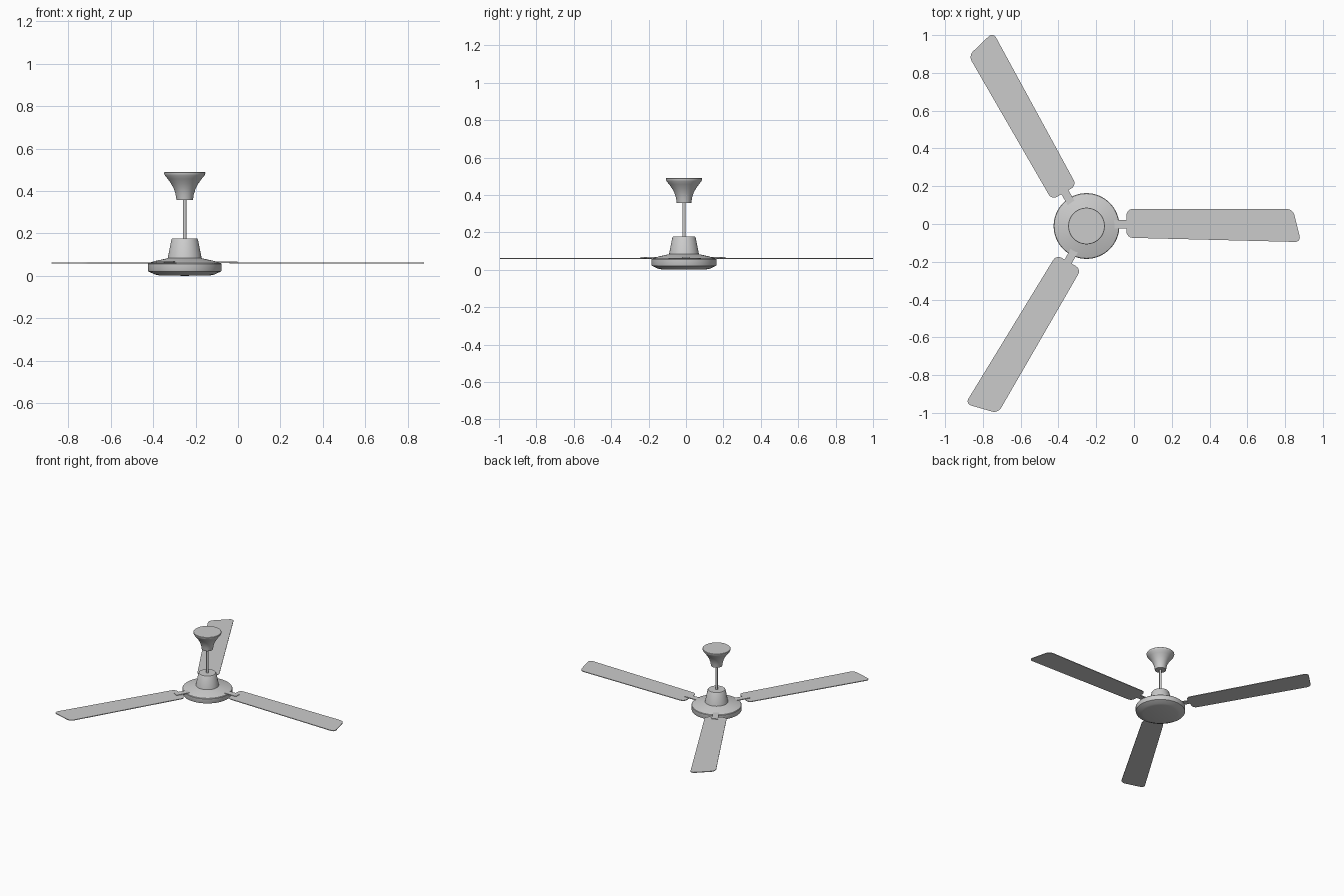
import bpy, bmesh, math
from mathutils import Matrix

if "Cube" in bpy.data.objects:
    bpy.data.objects.remove(bpy.data.objects["Cube"])

CX, CY = -0.2515, -0.0106   # fan axis
BLADES = 3


def finish(name, bm, smooth=True):
    bmesh.ops.recalc_face_normals(bm, faces=bm.faces)
    me = bpy.data.meshes.new(name)
    bm.to_mesh(me)
    bm.free()
    ob = bpy.data.objects.new(name, me)
    bpy.context.collection.objects.link(ob)
    if smooth:
        bpy.ops.object.select_all(action='DESELECT')
        ob.select_set(True)
        bpy.context.view_layer.objects.active = ob
        bpy.ops.object.shade_smooth_by_angle(angle=math.radians(30))
    return ob


def lathe(name, profile, steps=64):
    """Closed turned part; profile is (radius, z) starting and ending on the axis."""
    bm = bmesh.new()
    vs = [bm.verts.new((r, 0, z)) for r, z in profile]
    es = [bm.edges.new(p) for p in zip(vs, vs[1:])]
    bmesh.ops.spin(bm, geom=vs + es, cent=(0, 0, 0), axis=(0, 0, 1),
                   angle=math.tau, steps=steps)
    bmesh.ops.remove_doubles(bm, verts=bm.verts, dist=1e-5)
    bmesh.ops.translate(bm, verts=bm.verts, vec=(CX, CY, 0))
    return finish(name, bm)


def plate(name, outline, z, thick, angle, corner=0.0):
    """Flat plate with rounded corners, turned about the fan axis."""
    bm = bmesh.new()
    bm.faces.new([bm.verts.new((x, y, z)) for x, y in outline])
    if corner:
        bmesh.ops.bevel(bm, geom=list(bm.verts), offset=corner, segments=6,
                        profile=0.5, affect='VERTICES')
    top = bmesh.ops.extrude_face_region(bm, geom=list(bm.faces))
    bmesh.ops.translate(bm, vec=(0, 0, thick),
                        verts=[v for v in top['geom'] if isinstance(v, bmesh.types.BMVert)])
    bm.transform(Matrix.Translation((CX, CY, 0)) @ Matrix.Rotation(angle, 4, 'Z'))
    return finish(name, bm)


# Turned parts
lathe("motor_housing", [(0, 0), (0.12, 0.002), (0.14, 0.006), (0.172, 0.021), (0.174, 0.026),
                        (0.174, 0.056), (0.171, 0.06), (0.135, 0.071), (0.08, 0.083),
                        (0.0625, 0.171), (0.058, 0.177), (0, 0.177)])
lathe("down_rod", [(0, 0.17), (0.0085, 0.17), (0.0085, 0.37), (0, 0.37)], 24)
lathe("ceiling_canopy", [(0, 0.358), (0.039, 0.358), (0.043, 0.385), (0.051, 0.41),
                         (0.064, 0.435), (0.08, 0.457), (0.093, 0.473), (0.097, 0.482),
                         (0.097, 0.488), (0.095, 0.49), (0, 0.49)])

# Blades and their mounting arms
BLADE = [(0.212, -0.062), (1.136, -0.085), (1.093, 0.09), (0.212, 0.09)]
ARM = [(0.11, -0.012), (0.25, -0.012), (0.25, 0.031), (0.11, 0.031)]
for i in range(BLADES):
    a = math.tau * i / BLADES
    plate(f"blade_{i + 1}", BLADE, 0.058, 0.005, a, 0.032)
    plate(f"blade_arm_{i + 1}", ARM, 0.061, 0.006, a)
